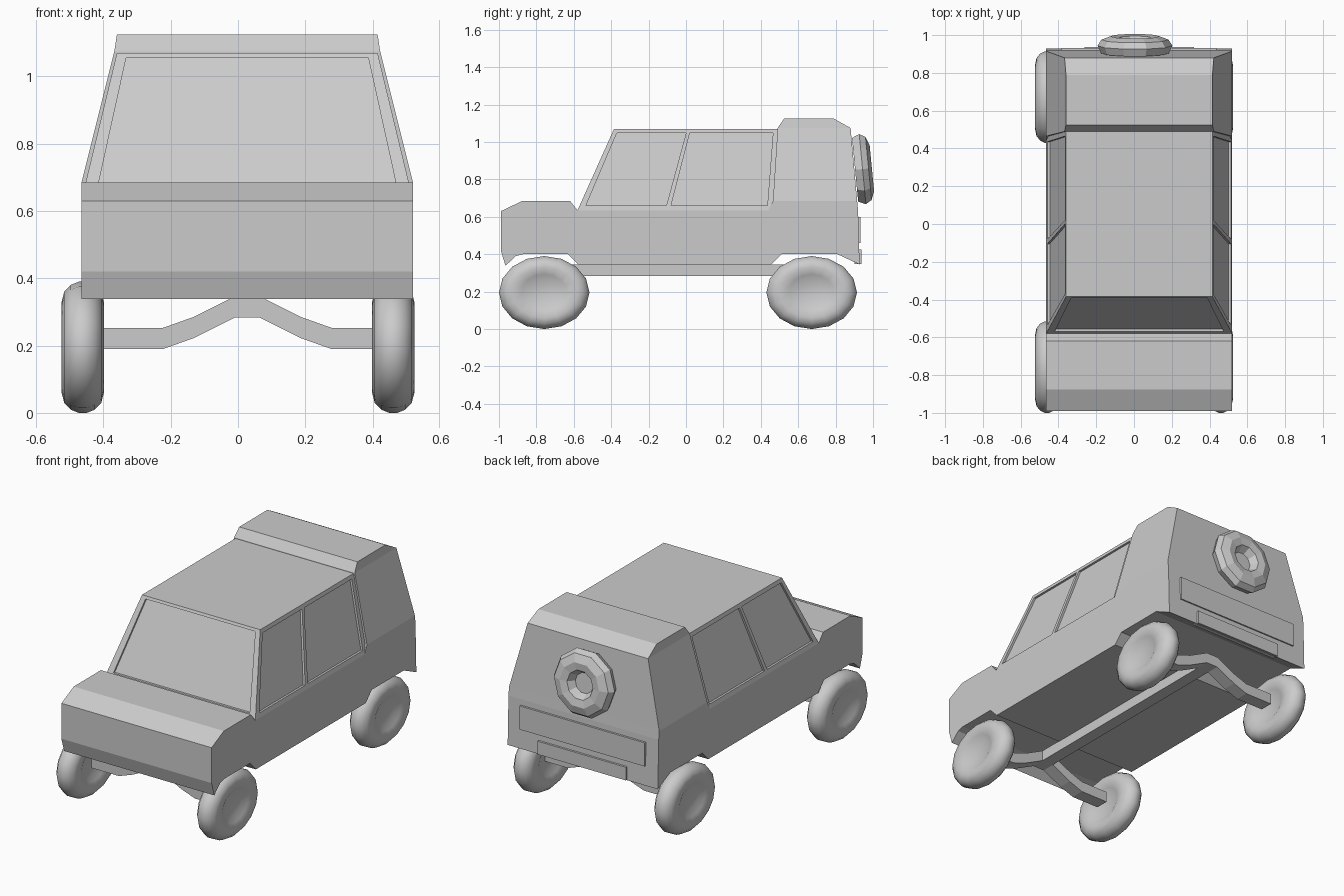
import bpy, bmesh
from math import sin, cos, pi, radians
from mathutils import Matrix

if "Cube" in bpy.data.objects:
    bpy.data.objects.remove(bpy.data.objects["Cube"])

CX = 0.0275  # the body shell sits slightly off the wheel centre line


def loft(name, loops, smooth=None, matrix=None):
    """Skin a list of equal-length point loops and cap both ends."""
    bm = bmesh.new()
    rings = [[bm.verts.new(p) for p in loop] for loop in loops]
    n = len(rings[0])
    for a, b in zip(rings, rings[1:]):
        for i in range(n):
            j = (i + 1) % n
            bm.faces.new((a[i], a[j], b[j], b[i]))
    bm.faces.new(rings[0])
    bm.faces.new(rings[-1])
    if matrix:
        bm.transform(matrix)
    bmesh.ops.recalc_face_normals(bm, faces=bm.faces)
    mesh = bpy.data.meshes.new(name)
    bm.to_mesh(mesh)
    bm.free()
    if smooth:
        for p in mesh.polygons:
            p.use_smooth = True
        mesh.set_sharp_from_angle(angle=radians(smooth))
    ob = bpy.data.objects.new(name, mesh)
    bpy.context.collection.objects.link(ob)
    return ob


def box(name, x0, x1, y0, y1, z0, z1):
    return loft(name, [[(x0, y0, z), (x1, y0, z), (x1, y1, z), (x0, y1, z)] for z in (z0, z1)])


def stack(name, levels):
    """Loft of rectangles given as (front y, back y, half width, z)."""
    return loft(name, [[(CX - w, a, z), (CX + w, a, z), (CX + w, b, z), (CX - w, b, z)]
                       for a, b, w, z in levels])


def lathe(name, profile, n, matrix, smooth=None):
    """Revolve (radius, x) points round the x axis."""
    return loft(name, [[(x, r * cos(2 * pi * i / n), r * sin(2 * pi * i / n)) for i in range(n)]
                       for r, x in profile], smooth, matrix)


def cut(target, cutter):
    cutter.hide_render = True
    cutter.hide_set(True)
    m = target.modifiers.new(cutter.name, 'BOOLEAN')
    m.operation, m.solver, m.object = 'DIFFERENCE', 'EXACT', cutter


# Lower body: side profile with wheel arches, extruded across
W = 0.4925
side = [(-0.99, 0.63), (-0.875, 0.685), (-0.62, 0.685), (-0.58, 0.635), (0.92, 0.635),
        (0.928, 0.345), (0.81, 0.40), (0.51, 0.40), (0.455, 0.343), (-0.575, 0.343),
        (-0.63, 0.40), (-0.87, 0.40), (-0.91, 0.39), (-0.965, 0.338), (-0.99, 0.42)]
loft("lower_body", [[(CX + s * W, y, z) for y, z in side] for s in (-1, 1)])

# Cabin and raised rear cabin
cabin = stack("cabin", [(-0.58, 0.6, W, 0.635), (-0.385, 0.6, 0.3875, 1.07)])
stack("rear_cabin", [(0.44, 0.92, W, 0.635), (0.465, 0.915, W, 0.685),
                     (0.49, 0.88, 0.395, 1.075), (0.525, 0.79, 0.3875, 1.125)])

# Recessed side windows
windows = {"front_side_window": [(-0.535, 0.66), (-0.37, 1.047), (0.0, 1.047), (-0.105, 0.66)],
           "rear_side_window": [(-0.08, 0.66), (0.02, 1.047), (0.465, 1.047), (0.435, 0.66)]}
for name, pts in windows.items():
    for s, label in ((-1, "left"), (1, "right")):
        glass = [(CX + s * (W - 0.105 * (z - 0.635) / 0.435 - 0.013), y, z) for y, z in pts]
        outer = [(CX + s * 0.7, y, z) for y, z in pts]
        cut(cabin, loft(f"{label}_{name}_cutter", [glass, outer]))

# Recessed windscreen
screen = [(-0.447, 0.66), (0.447, 0.66), (0.36, 1.055), (-0.36, 1.055)]
glass = [(CX + x, -0.58 + 0.195 * (z - 0.635) / 0.435 + 0.014, z) for x, z in screen]
cut(cabin, loft("windscreen_cutter", [glass, [(x, -0.8, z) for x, y, z in glass]]))

# Rear panel and blank number plate
box("rear_panel", CX - 0.41, CX + 0.41, 0.90, 0.933, 0.46, 0.60)
box("rear_plate", CX - 0.29, CX + 0.29, 0.90, 0.938, 0.347, 0.425)

# Wheels: slightly oval, 16 sided
half = [(0.36, 0.035), (0.50, 0.05), (0.70, 0.0625), (0.85, 0.055), (0.95, 0.036), (1.0, 0.012)]
tyre = half + [(r, -x) for r, x in reversed(half)]
axle = [(-0.43, 0.19), (-0.25, 0.19), (-0.16, 0.222), (-0.0375, 0.283)]
axle += [(-x, z) for x, z in reversed(axle)]
axle += [(x, z + 0.063) for x, z in reversed(axle)]
for y, end in ((-0.758, "front"), (0.672, "rear")):
    for s, label in ((-1, "left"), (1, "right")):
        m = Matrix.Translation((s * 0.4615, y, 0.195)) @ Matrix.Diagonal((1, 0.242, 0.195, 1))
        lathe(f"{end}_{label}_wheel", tyre, 16, m, 40)
    # Cranked axle
    loft(f"{end}_axle", [[(CX + x, y + d, z) for x, z in axle] for d in (-0.04, 0.04)])

# Drive shaft under the floor
box("drive_shaft", CX - 0.0375, CX + 0.0375, -0.758, 0.672, 0.283, 0.346)

# Tilted spare wheel on the back
spare = [(0.06, 0.0), (0.085, 0.043), (0.13, 0.05), (0.178, 0.032), (0.198, 0.0), (0.18, -0.04)]
m = (Matrix.Translation((0.005, 0.944, 0.855)) @ Matrix.Rotation(radians(5.5), 4, 'X')
     @ Matrix.Rotation(radians(90), 4, 'Z'))
lathe("spare_wheel", spare, 10, m)
